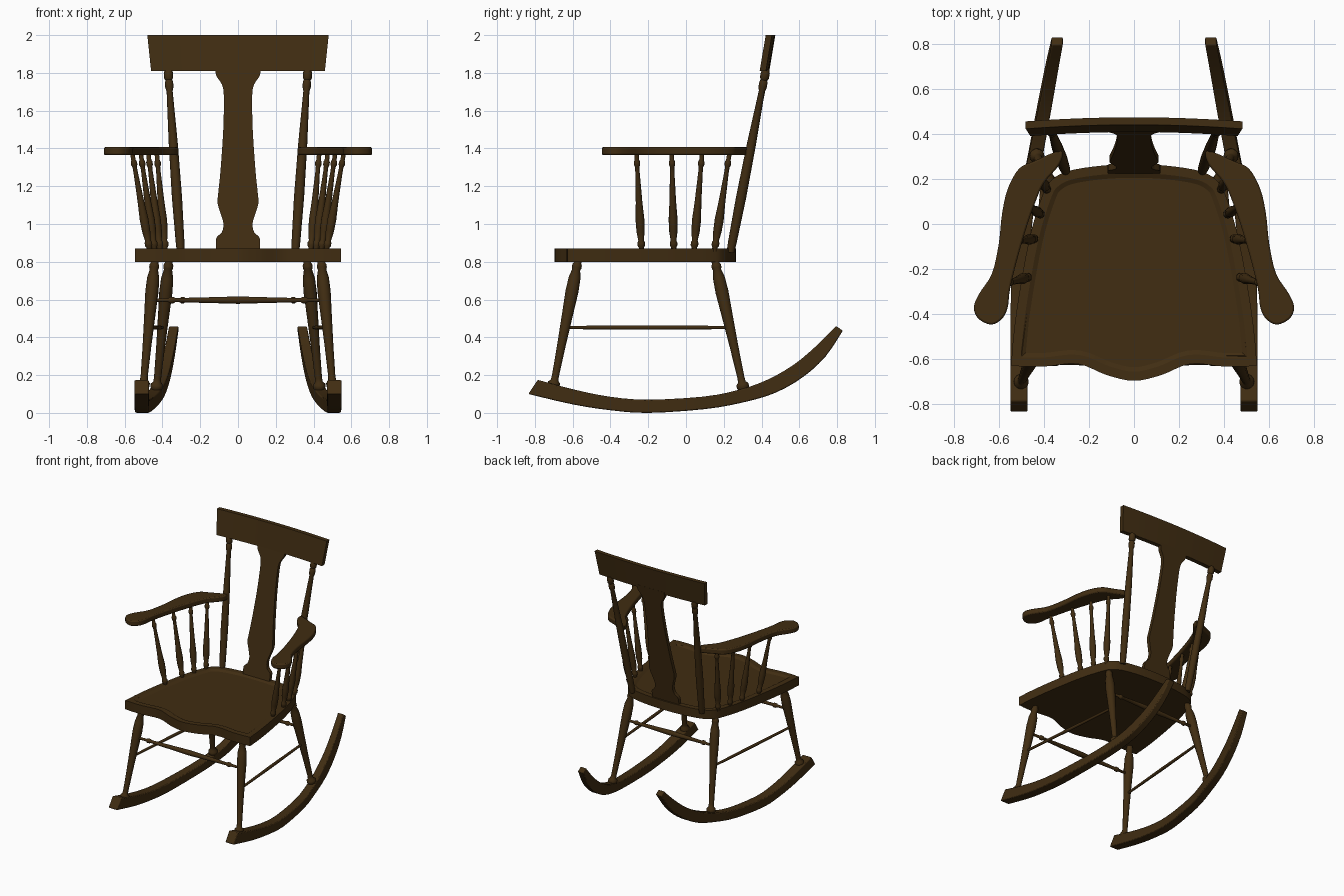
import bpy, bmesh, math
from mathutils import Vector

if "Cube" in bpy.data.objects:
    bpy.data.objects.remove(bpy.data.objects["Cube"])

wood = bpy.data.materials.new("dark brown wood")
wood.diffuse_color = (0.052, 0.026, 0.006, 1)
wood.use_nodes = True
wood.node_tree.nodes["Principled BSDF"].inputs["Base Color"].default_value = wood.diffuse_color


def finish(name, bm, angle=35):
    bmesh.ops.recalc_face_normals(bm, faces=bm.faces)
    me = bpy.data.meshes.new(name)
    bm.to_mesh(me)
    bm.free()
    ob = bpy.data.objects.new(name, me)
    bpy.context.collection.objects.link(ob)
    me.materials.append(wood)
    bpy.ops.object.select_all(action='DESELECT')
    ob.select_set(True)
    bpy.context.view_layer.objects.active = ob
    bpy.ops.object.shade_smooth_by_angle(angle=math.radians(angle))
    return ob


def spline(pts, n=4, closed=False):
    """Catmull-Rom curve through the points."""
    pts = [Vector(p) for p in pts]
    m, out = len(pts), []
    for i in range(m if closed else m - 1):
        if closed:
            a, b, c, d = (pts[(i + k) % m] for k in (-1, 0, 1, 2))
        else:
            a, b, c, d = (pts[min(max(i + k, 0), m - 1)] for k in (-1, 0, 1, 2))
        for j in range(n):
            t = j / n
            out.append(0.5 * (2 * b + (c - a) * t + (2 * a - 5 * b + 4 * c - d) * t * t
                              + (3 * b - a - 3 * c + d) * t ** 3))
    if not closed:
        out.append(pts[-1])
    return out


def turned(name, p0, p1, profile, sides=14):
    """Lathe-turned rod from p0 to p1; profile = (fraction, radius)."""
    p0, p1 = Vector(p0), Vector(p1)
    q = (p1 - p0).to_track_quat('Z', 'Y')
    bm = bmesh.new()
    rings = []
    for t, r in profile:
        c = p0.lerp(p1, t)
        rings.append([bm.verts.new(c + q @ Vector((r * math.cos(a), r * math.sin(a), 0)))
                      for a in (2 * math.pi * k / sides for k in range(sides))])
    skin(bm, rings)
    return finish(name, bm, 50)


def skin(bm, rings):
    n = len(rings[0])
    for a, b in zip(rings, rings[1:]):
        for k in range(n):
            bm.faces.new((a[k], a[(k + 1) % n], b[(k + 1) % n], b[k]))
    bm.faces.new(rings[0])
    bm.faces.new(rings[-1])


def slab(bm, outline, off):
    """Extrude a closed 3D outline by a vector; returns the far face."""
    lo = [bm.verts.new(p) for p in outline]
    hi = [bm.verts.new(Vector(p) + Vector(off)) for p in outline]
    n = len(lo)
    for k in range(n):
        bm.faces.new((lo[k], lo[(k + 1) % n], hi[(k + 1) % n], hi[k]))
    bm.faces.new(lo[::-1])
    return bm.faces.new(hi)


def bevel(ob, w):
    m = ob.modifiers.new("soft edge", 'BEVEL')
    m.width, m.segments, m.limit_method = w, 2, 'ANGLE'
    m.angle_limit = math.radians(50)


# seat with serpentine front and a shallow dished top
half = [(0, -0.695), (0.12, -0.67), (0.25, -0.62), (0.40, -0.632), (0.53, -0.628),
        (0.543, -0.60), (0.52, -0.38), (0.465, -0.07), (0.405, 0.13), (0.365, 0.195),
        (0.29, 0.235), (0.15, 0.258)]
loop = half + [(0, 0.265)] + [(-x, y) for x, y in half[:0:-1]]
bm = bmesh.new()
top = slab(bm, [(p.x, p.y, 0.80) for p in spline([(x, y, 0) for x, y in loop], 4, True)], (0, 0, 0.07))
bmesh.ops.recalc_face_normals(bm, faces=bm.faces)
bmesh.ops.inset_region(bm, faces=[top], thickness=0.04, depth=0, use_even_offset=True)
bmesh.ops.inset_region(bm, faces=[top], thickness=0.02, depth=-0.01, use_even_offset=True)
finish("seat", bm, 25)

# crest rail, gently bowed and leaning back
bm = bmesh.new()
rings = []
for i in range(13):
    u = i / 6 - 1
    bow = -0.018 * u * u
    rings.append([bm.verts.new((u * w, y + bow, z)) for w, y, z in
                  ((0.46, 0.408, 1.81), (0.48, 0.44, 2.0), (0.48, 0.473, 2.0), (0.46, 0.441, 1.81))])
skin(bm, rings)
finish("crest_rail", bm)

# back splat with vase outline
lean = lambda z: 0.225 + (z - 0.87) * 0.2
side = spline([(0.115, 0.86, 0), (0.115, 0.925, 0), (0.086, 0.955, 0), (0.077, 1.0, 0),
               (0.09, 1.05, 0), (0.108, 1.11, 0), (0.104, 1.17, 0), (0.092, 1.29, 0),
               (0.078, 1.5, 0), (0.075, 1.68, 0), (0.086, 1.74, 0), (0.115, 1.785, 0),
               (0.12, 1.83, 0)], 3)
bm = bmesh.new()
slab(bm, [(p.x, lean(p.y), p.y) for p in side] + [(-p.x, lean(p.y), p.y) for p in side[::-1]], (0, 0.028, 0))
finish("back_splat", bm)

leg = [(0, .02), (.04, .024), (.06, .033), (.085, .033), (.1, .021), (.13, .019), (.35, .023),
       (.6, .03), (.76, .035), (.86, .032), (.92, .022), (.935, .026), (.955, .026), (.97, .02), (1, .02)]
spindle = [(0, .014), (.04, .014), (.06, .02), (.09, .02), (.11, .015), (.2, .022), (.32, .024),
           (.5, .018), (.8, .012), (.86, .012), (.88, .017), (.91, .017), (.93, .012), (1, .012)]
post = [(0, .02), (.05, .023), (.3, .027), (.6, .024), (.88, .016), (.9, .022), (.93, .022),
        (.94, .017), (.95, .024), (.98, .024), (1, .018)]
rod = [(0, .009), (.1, .01), (.11, .017), (.13, .017), (.14, .011), (.35, .016), (.5, .02),
       (.65, .016), (.86, .011), (.87, .017), (.89, .017), (.9, .01), (1, .009)]

# rocker centre line: (y, x, bottom z, top y, top z, half width)
rocker = [(-.835, .51, .10, -.785, .175, .038), (-.6, .51, .045, -.59, .123, .038),
          (-.4, .51, .014, -.4, .085, .037), (-.2, .505, 0, -.2, .07, .036),
          (.1, .475, .02, .09, .086, .034), (.3, .44, .055, .28, .122, .032),
          (.47, .41, .105, .43, .175, .03), (.62, .383, .19, .57, .255, .028),
          (.74, .36, .30, .69, .355, .026), (.83, .34, .435, .795, .46, .025)]
arm = [(.325, .325), (.44, .28), (.51, .245), (.56, .155), (.585, .045), (.6, -.09), (.63, -.22),
       (.687, -.31), (.71, -.37), (.69, -.42), (.633, -.446), (.585, -.42), (.56, -.37),
       (.55, -.29), (.52, -.165), (.478, -.02), (.44, .09), (.4, .18), (.33, .265)]
# arm spindles: bottom x, bottom y, top x, top y
spindles = [(.467, -.235, .56, -.262), (.44, -.065, .515, -.075),
            (.412, .042, .475, .085), (.385, .15, .43, .23)]

for s, tag in ((1, "left"), (-1, "right")):
    # curved rocker runner
    bm = bmesh.new()
    bot = spline([(x, y, z) for y, x, z, _, _, _ in rocker], 3)
    upp = spline([(x, y, z) for _, x, _, y, z, _ in rocker], 3)
    wid = spline([(r[5], 0, 0) for r in rocker], 3)
    skin(bm, [[bm.verts.new((s * (p.x + d * w.x), p.y, p.z))
               for p, d in ((b, -1), (b, 1), (t, 1), (t, -1))]
              for b, t, w in zip(bot, upp, wid)])
    bevel(finish("rocker_" + tag, bm), 0.006)
    # legs, back post and side stretcher
    turned("front_leg_" + tag, (s * .505, -.71, .10), (s * .44, -.57, .815), leg)
    turned("back_leg_" + tag, (s * .435, .312, .09), (s * .365, .152, .815), leg)
    turned("back_post_" + tag, (s * .303, .235, .85), (s * .37, .424, 1.82), post)
    turned("side_stretcher_" + tag, (s * .473, -.643, .452), (s * .4, .233, .452),
           [(0, .009), (.5, .012), (1, .009)], 10)
    # scrolled arm rest
    bm = bmesh.new()
    slab(bm, [(s * p.x, p.y, 1.365) for p in spline([(x, y, 0) for x, y in arm], 4, True)], (0, 0, .042))
    bevel(finish("arm_rest_" + tag, bm), 0.008)
    # spindles under the arm
    for i, (x0, y0, x1, y1) in enumerate(spindles):
        turned(f"arm_spindle_{tag}_{i + 1}", (s * x0, y0, .855), (s * x1, y1, 1.375), spindle, 12)

# cross stretchers between the leg pairs
turned("front_stretcher", (-.461, -.613, .597), (.461, -.613, .597), rod)
turned("back_stretcher", (-.386, .2, .597), (.386, .2, .597), rod)
